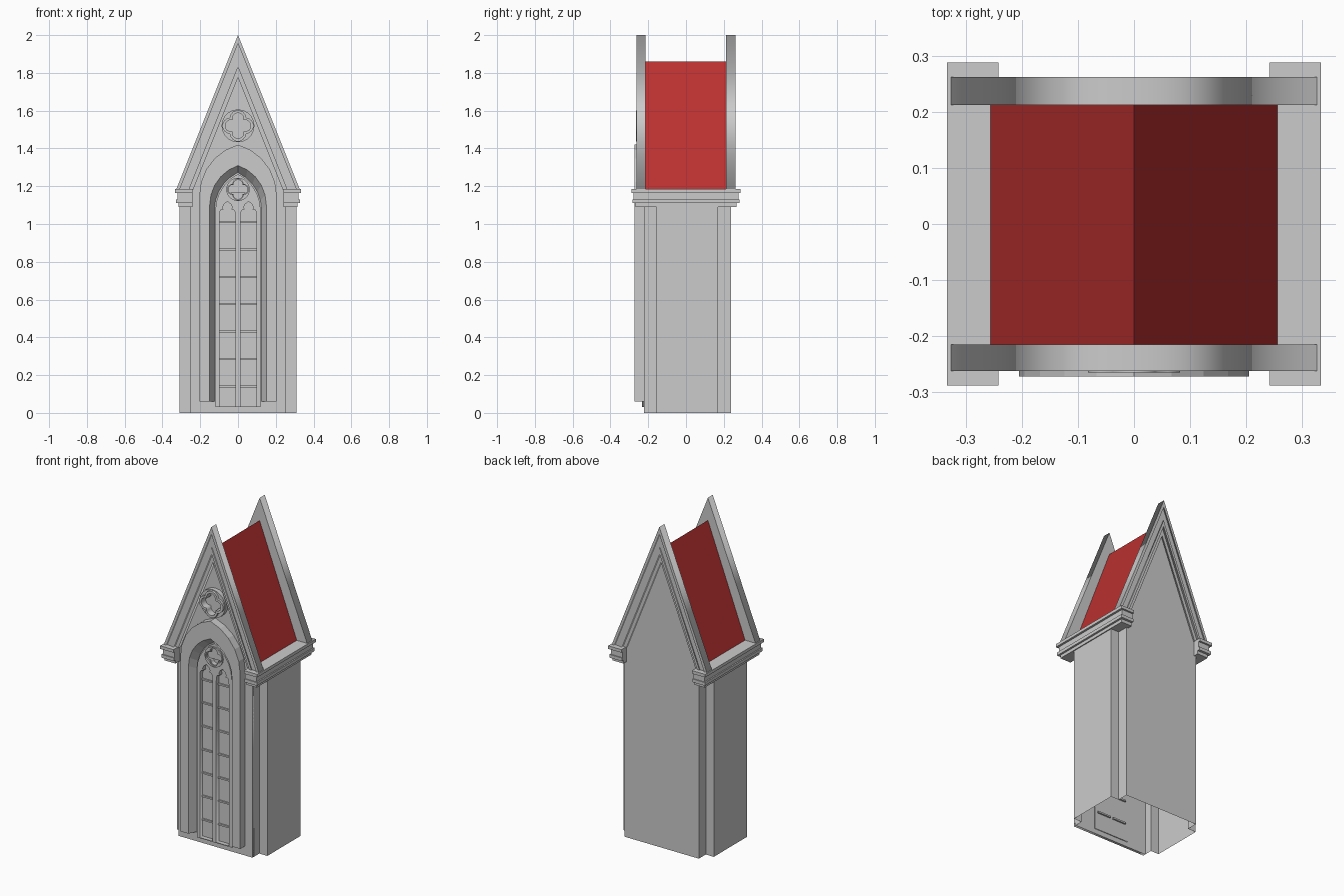
import bpy, bmesh, math

if "Cube" in bpy.data.objects:
    bpy.data.objects.remove(bpy.data.objects["Cube"])

FRONT, BACK = -0.222, 0.238


def mesh_object(name, verts, faces):
    me = bpy.data.meshes.new(name)
    me.from_pydata(verts, [], faces)
    bm = bmesh.new()
    bm.from_mesh(me)
    bmesh.ops.recalc_face_normals(bm, faces=bm.faces)
    bm.to_mesh(me)
    bm.free()
    ob = bpy.data.objects.new(name, me)
    bpy.context.collection.objects.link(ob)
    return ob


def box(name, x0, x1, y0, y1, z0, z1):
    v = [(x, y, z) for x in (x0, x1) for y in (y0, y1) for z in (z0, z1)]
    f = [(0, 1, 3, 2), (4, 6, 7, 5), (0, 4, 5, 1), (2, 3, 7, 6), (0, 2, 6, 4), (1, 5, 7, 3)]
    return mesh_object(name, v, f)


def plate(name, loops, y0, y1):
    """Upright slab from xz outlines; inner outlines become holes."""
    cu = bpy.data.curves.new(name, 'CURVE')
    cu.dimensions = '2D'
    cu.fill_mode = 'BOTH'
    cu.extrude = abs(y1 - y0) / 2
    for pts in loops:
        sp = cu.splines.new('POLY')
        sp.points.add(len(pts) - 1)
        for p, (x, z) in zip(sp.points, pts):
            p.co = (x, z, 0, 1)
        sp.use_cyclic_u = True
    ob = bpy.data.objects.new(name, cu)
    bpy.context.collection.objects.link(ob)
    ob.location.y = (y0 + y1) / 2
    ob.rotation_euler.x = math.pi / 2
    bpy.ops.object.select_all(action='DESELECT')
    ob.select_set(True)
    bpy.context.view_layer.objects.active = ob
    bpy.ops.object.convert(target='MESH')
    return bpy.context.object


def arch(w, bottom, spring, apex, n=5):
    """Pointed arch outline, from bottom left over the top to bottom right."""
    h = apex - spring
    c = (h * h - w * w) / (2 * w)
    a1 = math.atan2(h, c)
    left = [(-w, bottom)]
    for i in range(n):
        a = a1 * i / n
        left.append((c - (w + c) * math.cos(a), spring + (w + c) * math.sin(a)))
    return left + [(0, apex)] + [(-x, z) for x, z in reversed(left)]


def circle(cz, r, n=20):
    return [(r * math.cos(2 * math.pi * i / n), cz + r * math.sin(2 * math.pi * i / n)) for i in range(n)]


def quatrefoil(cz, d, r, n=7):
    t = (math.sqrt(2) * d + math.sqrt(4 * r * r - 2 * d * d)) / 2 / math.sqrt(2)
    lim = math.atan2(t, t - d)
    pts = []
    for k in range(4):
        q = k * math.pi / 2
        for i in range(n):
            a = q - lim + 2 * lim * i / n
            pts.append((d * math.cos(q) + r * math.cos(a), cz + d * math.sin(q) + r * math.sin(a)))
    return pts


def lancet(cx, bottom, spring):
    """Narrow window light with a cusped head."""
    half = [(-.043, 0), (-.042, .02), (-.035, .034), (-.021, .036), (-.025, .05), (-.017, .066)]
    left = [(-.043, bottom)] + [(x, spring + z) for x, z in half]
    pts = left + [(0, spring + .08)] + [(-x, z) for x, z in reversed(left)]
    return [(x + cx, z) for x, z in pts]


# Side and back walls: an open shell with notched corners
half = [(.255, FRONT), (.255, -.155), (.31, -.155), (.31, .17), (.255, .17), (.255, BACK)]
path = half + [(-x, y) for x, y in reversed(half)]
n = len(path)
mesh_object("walls", [(x, y, z) for z in (0, 1.18) for x, y in path],
            [(i, i + 1, n + i + 1, n + i) for i in range(n - 1)])

# Front wall with the window opening
window = arch(.12, .03, 1.07, 1.265)
plate("front_wall", [[(-.255, 0), (.255, 0), (.255, 1.18), (-.255, 1.18)], window], FRONT, -.205)

# Window: pane, tracery with two lights, glazing bars
plate("window_pane", [window], -.205, -.2)
plate("tracery", [window, lancet(-.056, .034, 1.04), lancet(.056, .034, 1.04),
                  quatrefoil(1.183, .027, .024)], -.232, -.203)
plate("tracery_ring", [circle(1.183, .062), quatrefoil(1.183, .029, .027)], -.24, -.23)
for k in range(7):
    z = .14 + .145 * k
    for s in (-1, 1):
        box("glazing_bar", s * .056 - .046, s * .056 + .046, -.214, -.19, z - .005, z + .005)

# Projecting arch frame with a splayed inner edge
specs = [(.205, 1.15, 1.42, FRONT + .01), (.205, 1.15, 1.42, -.272),
         (.15, 1.1, 1.31, -.272), (.12, 1.07, 1.265, FRONT + .01)]
verts = []
for w, spring, apex, y in specs:
    verts += [(x, y, z) for x, z in arch(w, .06, spring, apex)]
m = len(verts) // 4
faces = [(r * m + i, r * m + i + 1, (r + 1) % 4 * m + i + 1, (r + 1) % 4 * m + i)
         for r in range(4) for i in range(m - 1)]
faces += [tuple(r * m + e for r in range(4)) for e in (0, m - 1)]
mesh_object("arch_frame", verts, faces)

# Gables with stepped raking mouldings
BASE, SLOPE = 1.18, 2.5


def rake(top):
    w = (top - BASE) / SLOPE
    return [(-w, BASE), (0, top), (w, BASE)]


for side, inner, face in ((-1, -.215, FRONT), (1, .212, BACK)):
    plate("gable_wall", [rake(2.0)], inner, face)
    for top, low, depth in ((2.0, 1.955, .262), (1.955, 1.87, .254), (1.87, 1.83, .26), (1.83, 1.775, .247)):
        plate("gable_moulding", [rake(top) + rake(low)[::-1]], inner, side * depth)

# Quatrefoil ornament in the front gable
plate("gable_ornament_ring", [circle(1.52, .087), quatrefoil(1.52, .04, .038)], -.25, -.22)
plate("gable_ornament", [quatrefoil(1.52, .04, .043), quatrefoil(1.52, .037, .031)], -.265, -.22)

# Cornices along both sides
for s in (-1, 1):
    for z0, z1, xo, yo in ((1.09, 1.11, .316, .268), (1.11, 1.13, .328, .283),
                           (1.13, 1.165, .32, .277), (1.165, 1.184, .333, .288)):
        box("cornice", *sorted((s * .242, s * xo)), -yo, yo, z0, z1)

# Red roof between the gables
roof = mesh_object("roof", [(x, y, z) for y in (-.216, .213) for x, z in ((-.257, 1.18), (0, 1.86), (.257, 1.18))],
                   [(0, 1, 4, 3), (1, 2, 5, 4)])
red = bpy.data.materials.new("roof_red")
red.diffuse_color = (.5, .03, .03, 1)
red.use_nodes = True
red.node_tree.nodes["Principled BSDF"].inputs["Base Color"].default_value = red.diffuse_color
roof.data.materials.append(red)
